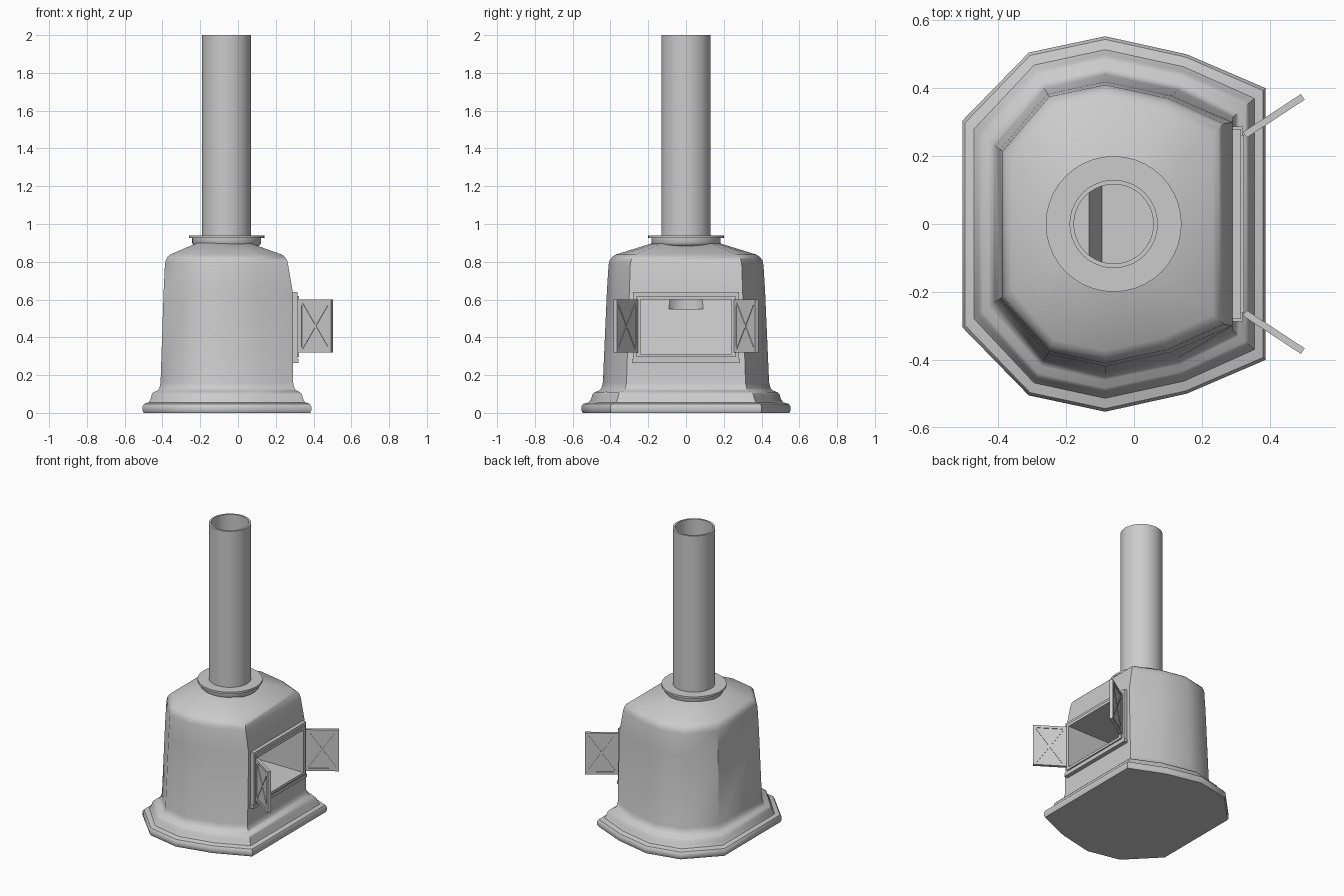
import bpy, bmesh
from math import cos, sin, pi, radians, atan2, hypot
from mathutils import Matrix, Vector

if "Cube" in bpy.data.objects:
    bpy.data.objects.remove(bpy.data.objects["Cube"])


def finish(name, bm, angle=None):
    bmesh.ops.recalc_face_normals(bm, faces=bm.faces)
    me = bpy.data.meshes.new(name)
    bm.to_mesh(me)
    bm.free()
    ob = bpy.data.objects.new(name, me)
    bpy.context.collection.objects.link(ob)
    if angle:
        smooth(ob, angle)
    return ob


def smooth(ob, angle):
    bpy.ops.object.select_all(action='DESELECT')
    ob.select_set(True)
    bpy.context.view_layer.objects.active = ob
    bpy.ops.object.shade_smooth_by_angle(angle=radians(angle))


def loft(bm, rings, caps=True, closed=False):
    vs = [[bm.verts.new(p) for p in r] for r in rings]
    pairs = list(zip(vs, vs[1:])) + ([(vs[-1], vs[0])] if closed else [])
    for a, b in pairs:
        for i in range(len(a)):
            j = (i + 1) % len(a)
            bm.faces.new((a[i], a[j], b[j], b[i]))
    if caps:
        bm.faces.new(vs[0])
        bm.faces.new(vs[-1])


def lathe(name, profile, cx, n=40):
    bm = bmesh.new()
    loft(bm, [[(cx + r * cos(2 * pi * i / n), r * sin(2 * pi * i / n), z) for i in range(n)]
              for r, z in profile], caps=False, closed=True)
    return finish(name, bm, 35)


def box(bm, lo, hi, mat=Matrix()):
    size = [b - a for a, b in zip(lo, hi)]
    mid = [(a + b) / 2 for a, b in zip(lo, hi)]
    bmesh.ops.create_cube(bm, size=1, matrix=mat @ Matrix.Translation(mid) @ Matrix.Diagonal((*size, 1)))


# Half outlines, mirrored into ten-sided rings
FOOT = [(.388, .40), (.155, .50), (-.085, .553), (-.31, .505), (-.505, .305)]
WALL = [(.292, .315), (.13, .395), (-.085, .44), (-.265, .40), (-.41, .23)]
SHOULDER = [(.265, .295), (.10, .37), (-.085, .41), (-.25, .375), (-.387, .215)]


def mix(a, b, t):
    return [(p[0] + (q[0] - p[0]) * t, p[1] + (q[1] - p[1]) * t) for p, q in zip(a, b)]


def ring(half, z, s=1):
    pts = half + [(x, -y) for x, y in reversed(half)]
    return [((x + .09) * s - .09, y * s, z) for x, y in pts]


# Body: moulded foot, tapering walls and domed shoulder
rings = [ring(mix(FOOT, WALL, t), z) for t, z in
         [(.06, 0), (0, .012), (0, .034), (.08, .048), (.35, .056), (.45, .075), (.52, .10),
          (.62, .11), (.82, .118), (.93, .13), (1, .16)]]
mid = mix(WALL, SHOULDER, .7)
mid[0] = (.29, .30)
rings.append(ring(mid, .64))
rings += [ring(SHOULDER, z, s) for z, s in
          [(.785, 1), (.808, .985), (.825, .955), (.838, .91), (.90, .42), (.905, .3)]]
bm = bmesh.new()
loft(bm, rings)
body = finish("stove_body", bm)

# Cutters: firebox with sloping back, and flue bore
CX = -.06
bm = bmesh.new()
profile = [(.5, .312), (-.095, .312), (-.14, .60), (.5, .60)]
loft(bm, [[(x, y, z) for x, z in profile] for y in (-.24, .24)])
firebox = finish("firebox_cutter", bm)
bm = bmesh.new()
bmesh.ops.create_cone(bm, cap_ends=True, segments=40, radius1=.117, radius2=.117, depth=.5,
                      matrix=Matrix.Translation((CX, 0, .80)))
flue = finish("flue_cutter", bm)
for cutter in (firebox, flue):
    mod = body.modifiers.new("cut", 'BOOLEAN')
    mod.operation = 'DIFFERENCE'
    mod.solver = 'EXACT'
    mod.object = cutter
    bpy.context.view_layer.objects.active = body
    bpy.ops.object.modifier_apply(modifier=mod.name)
    bpy.data.objects.remove(cutter)
smooth(body, 40)

# Chimney pipe and collar
lathe("chimney_pipe", [(.13, .87), (.13, 2), (.117, 2), (.117, .87)], CX)
lathe("pipe_collar", [(.125, .875), (.15, .877), (.175, .888), (.183, .90), (.183, .925),
                      (.20, .926), (.20, .94), (.125, .94)], CX)


# Door surround: stepped rectangular frame with sill
def frame(bm, x0, x1, yo, zlo, zhi, yi, zi0, zi1):
    box(bm, (x0, -yo, zlo), (x1, yo, zi0))
    box(bm, (x0, -yo, zi1), (x1, yo, zhi))
    for s in (-1, 1):
        a, b = sorted((s * yi, s * yo))
        box(bm, (x0, a, zi0), (x1, b, zi1))


bm = bmesh.new()
frame(bm, .265, .315, .28, .275, .64, .24, .312, .60)
frame(bm, .30, .324, .262, .295, .62, .24, .312, .60)
box(bm, (.27, -.287, .265), (.319, .287, .285))
finish("door_surround", bm)

# Open doors: panel, raised border and cross bars, mirrored
L, Z0, Z1, T = .205, .32, .60, .006
place = Matrix.Translation((.326, .262, 0)) @ Matrix.Rotation(atan2(.115, .175), 4, 'Z')
bm = bmesh.new()
box(bm, (0, -T, Z0), (L, T, Z1), place)
B, R, W = T + .004, T + .003, .018
for z in (Z0, Z1 - W):
    box(bm, (0, -B, z), (L, B, z + W), place)
for x in (0, L - W):
    box(bm, (x, -B, Z0 + W), (x + W, B, Z1 - W), place)
w, h = L - 2 * W, Z1 - Z0 - 2 * W
for s in (-1, 1):
    tilt = place @ Matrix.Translation((L / 2, 0, (Z0 + Z1) / 2)) @ Matrix.Rotation(s * atan2(h, w), 4, 'Y')
    d = hypot(w, h) / 2
    box(bm, (-d, -R, -.005), (d, R, .005), tilt)
doors = finish("doors", bm)
mod = doors.modifiers.new("mirror", 'MIRROR')
mod.use_axis = (False, True, False)
